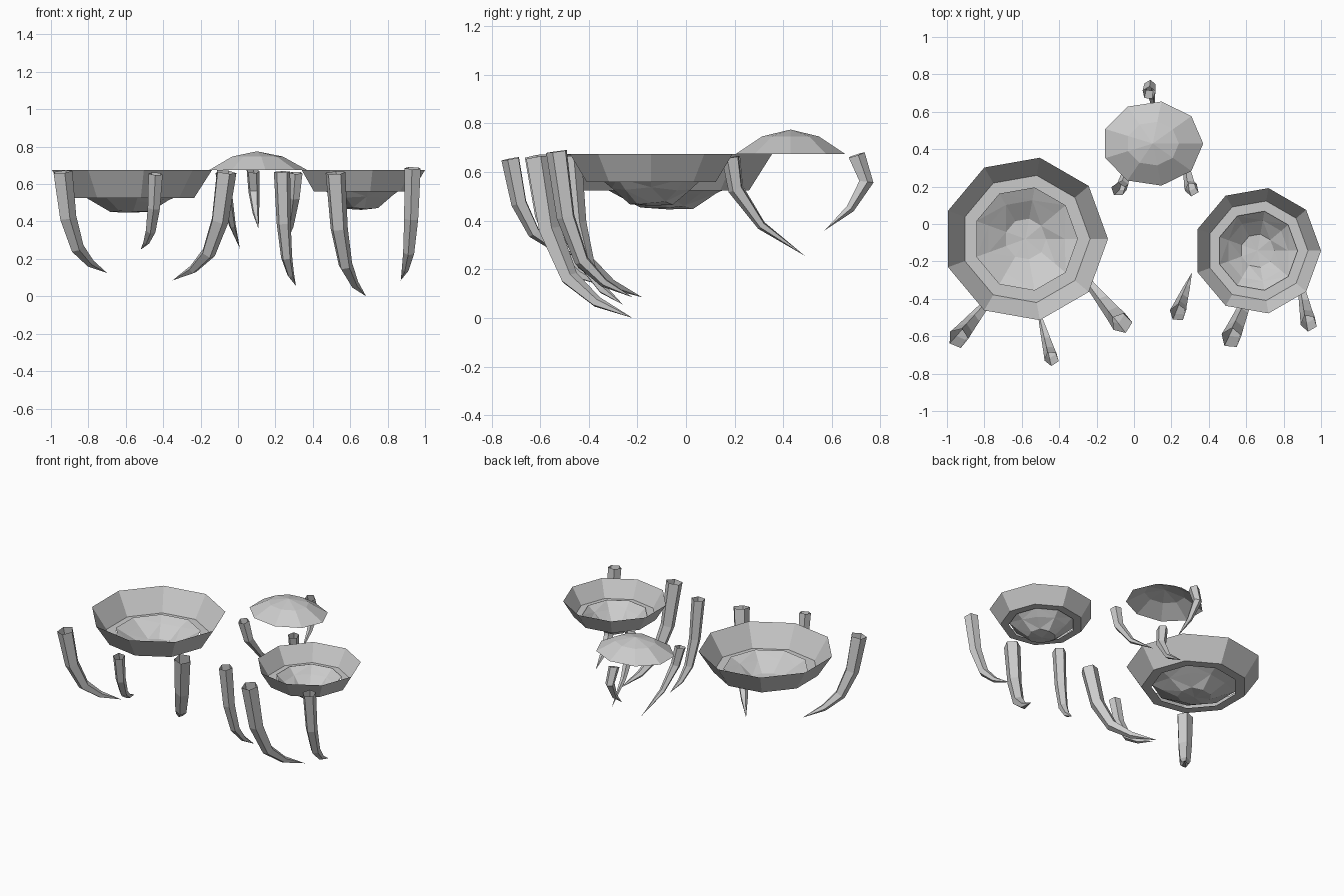
import bpy, bmesh, math, random
from mathutils import Vector

if "Cube" in bpy.data.objects:
    bpy.data.objects.remove(bpy.data.objects["Cube"])

random.seed(4)
SIDES = 9


def finish(bm, name):
    me = bpy.data.meshes.new(name)
    bm.to_mesh(me)
    bm.free()
    ob = bpy.data.objects.new(name, me)
    bpy.context.collection.objects.link(ob)
    return ob


def bridge(bm, a, b):
    n = len(a)
    for i in range(n):
        j = (i + 1) % n
        bm.faces.new((a[i], a[j], b[j], b[i]))


def lathe(name, centre, profile, apex=None, sy=1.0, jitter=0.0, tri=False):
    """Nine-sided surface through (radius, z) rings, optionally closed by an apex."""
    bm = bmesh.new()
    rings = []
    for k, (r, z) in enumerate(profile):
        ring = []
        for i in range(SIDES):
            a = math.tau * i / SIDES
            dz = random.uniform(-jitter, jitter) if k else 0
            ring.append(bm.verts.new((centre[0] + r * math.cos(a),
                                      centre[1] + r * sy * math.sin(a), z + dz)))
        rings.append(ring)
    for a, b in zip(rings, rings[1:]):
        bridge(bm, a, b)
    if apex is not None:
        tip = bm.verts.new((centre[0], centre[1], apex))
        last = rings[-1]
        for i in range(SIDES):
            bm.faces.new((last[i], last[(i + 1) % SIDES], tip))
    if tri:
        bmesh.ops.triangulate(bm, faces=bm.faces[:])
    bmesh.ops.recalc_face_normals(bm, faces=bm.faces[:])
    return finish(bm, name)


def claw(name, path, r):
    """Five-sided open tube along a path, tapering to a point."""
    pts = [Vector(p) for p in path]
    flat = pts[-1] - pts[0]
    side = Vector((-flat.y, flat.x, 0)).normalized()
    bm = bmesh.new()
    rings = []
    n = len(pts) - 1
    taper = [1.0, 0.86, 0.68, 0.42] if n == 4 else [1.0, 0.85, 0.5]
    for k in range(n):
        t = (pts[k + 1] - pts[max(k - 1, 0)]).normalized()
        up = t.cross(side).normalized()
        ring = []
        for i in range(5):
            a = math.tau * i / 5
            ring.append(bm.verts.new(pts[k] + r * taper[k] *
                                     (side * math.cos(a) + up * math.sin(a))))
        rings.append(ring)
    for a, b in zip(rings, rings[1:]):
        bridge(bm, a, b)
    tip = bm.verts.new(pts[-1])
    for i in range(5):
        bm.faces.new((rings[-1][i], rings[-1][(i + 1) % 5], tip))
    bmesh.ops.recalc_face_normals(bm, faces=bm.faces[:])
    return finish(bm, name)


def hook(head, tip):
    """Path that drops steeply, then sweeps out to the tip."""
    h, t = Vector(head), Vector(tip)
    out = []
    for drop, sweep in ((0, 0), (.45, .12), (.75, .33), (.9, .62), (1, 1)):
        p = h.lerp(t, sweep)
        p.z = h.z + (t.z - h.z) * drop
        out.append(p)
    return out


# bowls: sloping wall with a flat floor ring
LARGE, SMALL, CAP = (-0.58, -0.08), (0.66, -0.143), (0.1, 0.43)
lathe("large_bowl", LARGE, [(.441, .675), (.345, .525), (.28, .525)])
lathe("small_bowl", SMALL, [(.34, .675), (.27, .56), (.215, .56)])

# shallow dishes sitting in the floor openings
lathe("large_dish", LARGE, [(.28, .545), (.21, .508), (.11, .455)],
      apex=.447, jitter=.008, tri=True)
lathe("small_dish", SMALL, [(.215, .575), (.165, .53), (.09, .472)],
      apex=.462, jitter=.008, tri=True)

# domed cap
lathe("cap", CAP, [(.27, .675), (.14, .747)], apex=.775, sy=.845)

# hooked claws around the bowls: head, tip, radius
hooks = [
    ((-.94, -.61, .665), (-.70, -.32, .125), .055),
    ((-.44, -.72, .655), (-.52, -.43, .25), .04),
    ((-.065, -.53, .665), (-.35, -.18, .085), .057),
    ((.235, -.475, .665), (.31, -.26, .055), .046),
    ((.52, -.61, .66), (.685, -.22, 0.0), .056),
    ((.935, -.53, .685), (.87, -.22, .085), .046),
]
for i, (head, tip, r) in enumerate(hooks):
    claw(f"bowl_claw_{i + 1}", hook(head, tip), r)

# smaller claws around the cap
claw("cap_claw_left", [(-.085, .185, .66), (-.06, .205, .53),
                       (-.03, .31, .38), (.01, .49, .255)], .038)
claw("cap_claw_right", [(.31, .185, .66), (.3, .205, .53),
                        (.28, .31, .38), (.245, .49, .255)], .038)
claw("cap_claw_back", [(.08, .70, .67), (.085, .74, .56),
                       (.095, .675, .45), (.11, .57, .36)], .037)
